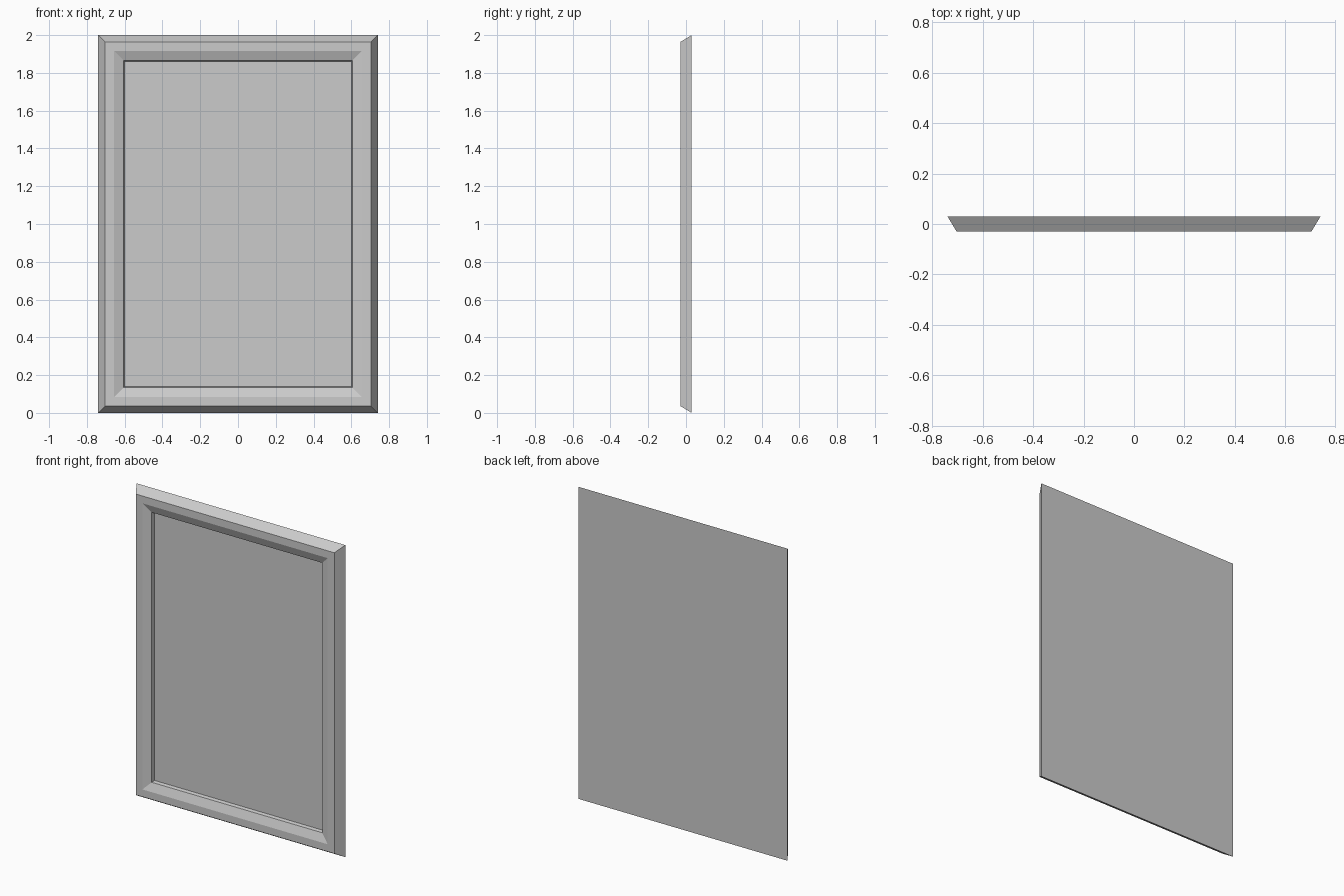
import bpy, bmesh

# Remove the default cube
cube = bpy.data.objects.get("Cube")
if cube:
    bpy.data.objects.remove(cube)


def make_material(name, rgb):
    mat = bpy.data.materials.new(name)
    mat.use_nodes = True
    colour = (*rgb, 1.0)
    mat.diffuse_color = colour
    mat.node_tree.nodes["Principled BSDF"].inputs["Base Color"].default_value = colour
    return mat


grey = make_material("light_grey", (0.6, 0.6, 0.6))

HALF_WIDTH, HEIGHT = 0.74, 2.0

# Cross-section of the border: (distance in from the outer edge, depth y)
profile = [
    (0.0, 0.03),      # back outer edge
    (0.036, -0.03),   # front outer edge, after the flared side
    (0.083, -0.03),   # end of the flat border
    (0.135, -0.01),   # foot of the inner slope
    (0.14, 0.012),    # recessed panel edge
]


def add_ring(bm, inset, y):
    x, low, high = HALF_WIDTH - inset, inset, HEIGHT - inset
    corners = [(-x, low), (x, low), (x, high), (-x, high)]
    return [bm.verts.new((cx, y, cz)) for cx, cz in corners]


# Panelled frame: nested rectangles joined by mitred faces
bm = bmesh.new()
rings = [add_ring(bm, inset, y) for inset, y in profile]
for outer, inner in zip(rings, rings[1:]):
    for i in range(4):
        j = (i + 1) % 4
        bm.faces.new((outer[i], outer[j], inner[j], inner[i]))

# Recessed front panel and flat back
bm.faces.new(rings[-1])
bm.faces.new(reversed(rings[0]))
bmesh.ops.recalc_face_normals(bm, faces=bm.faces)

mesh = bpy.data.meshes.new("framed_panel")
bm.to_mesh(mesh)
bm.free()
mesh.materials.append(grey)
panel = bpy.data.objects.new("framed_panel", mesh)
bpy.context.collection.objects.link(panel)
